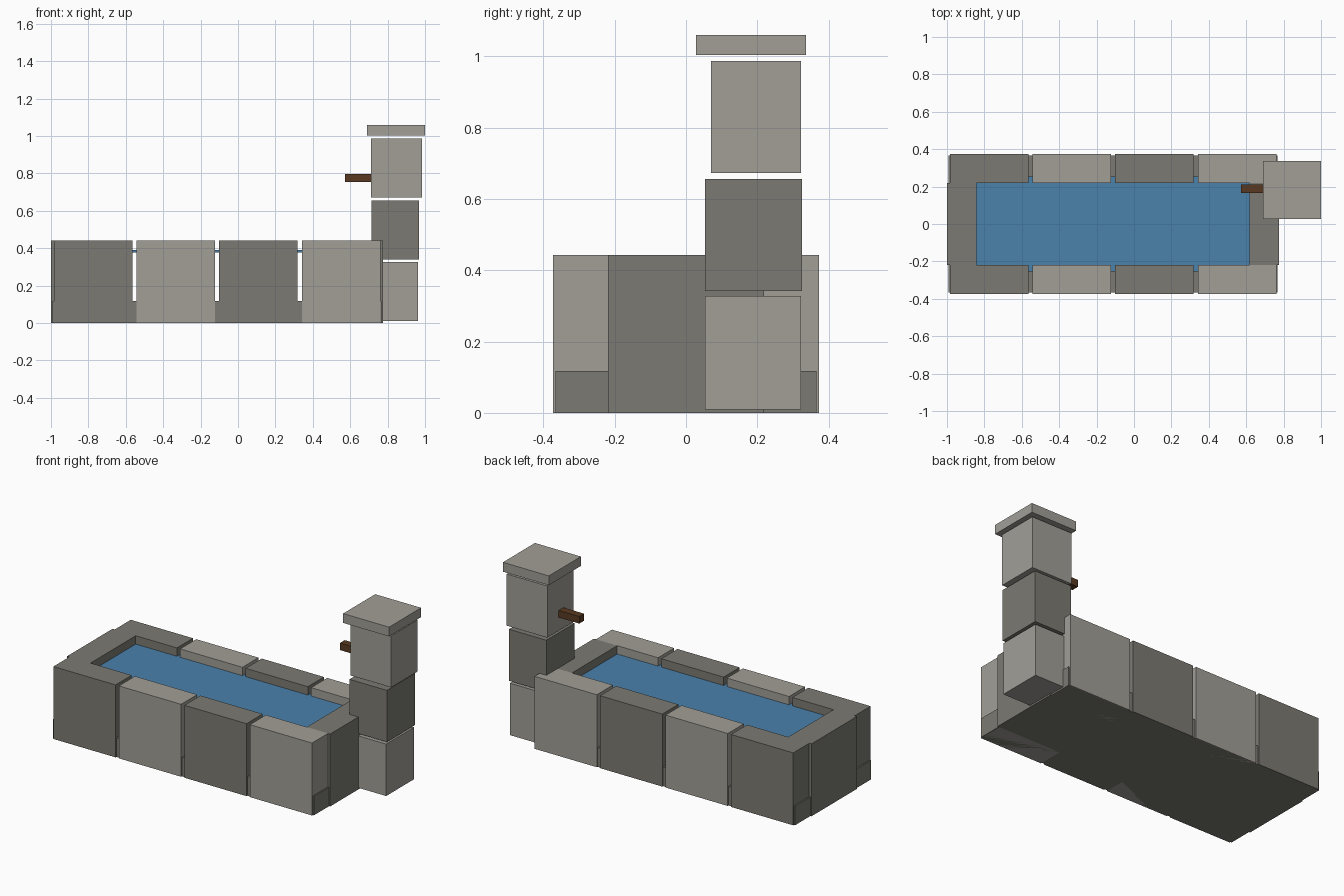
import bpy

if "Cube" in bpy.data.objects:
    bpy.data.objects.remove(bpy.data.objects["Cube"])


def material(name, rgb):
    m = bpy.data.materials.new(name)
    m.diffuse_color = (*rgb, 1)
    m.use_nodes = True
    m.node_tree.nodes["Principled BSDF"].inputs["Base Color"].default_value = m.diffuse_color
    return m


LIGHT = material("light_stone", (0.36, 0.345, 0.31))
DARK = material("dark_stone", (0.2, 0.195, 0.17))
WATER = material("water_blue", (0.07, 0.22, 0.41))
WOOD = material("dark_wood", (0.1, 0.042, 0.015))


def box(name, x, y, z, mat):
    """Axis-aligned block from (min, max) ranges."""
    bpy.ops.mesh.primitive_cube_add(size=1)
    ob = bpy.context.object
    ob.name = name
    for v in ob.data.vertices:
        v.co = [r[0] if c < 0 else r[1] for c, r in zip(v.co, (x, y, z))]
    ob.data.materials.append(mat)
    return ob


# trough floor slab
box("base", (-0.993, 0.768), (-0.366, 0.366), (0, 0.117), DARK)

# long walls: four alternating stones on each side
for side, (y0, y1) in {"front": (-0.373, -0.218), "back": (0.218, 0.373)}.items():
    for i in range(4):
        x0 = -0.985 + 0.442 * i
        box(f"{side}_stone_{i + 1}", (x0, x0 + 0.42), (y0, y1), (0, 0.442),
            LIGHT if i % 2 else DARK)

# end walls
for name, x in {"left": (-1.0, -0.843), "right": (0.617, 0.775)}.items():
    box(f"{name}_end_stone", x, (-0.219, 0.219), (0, 0.442), DARK)

# water surface
box("water", (-0.89, 0.665), (-0.255, 0.255), (0.378, 0.391), WATER)

# pillar of slightly shifted blocks with a cap
box("pillar_block_low", (0.69, 0.963), (0.053, 0.322), (0.01, 0.327), LIGHT)
box("pillar_block_middle", (0.715, 0.968), (0.053, 0.325), (0.341, 0.656), DARK)
box("pillar_block_top", (0.711, 0.985), (0.07, 0.322), (0.672, 0.987), LIGHT)
box("pillar_cap", (0.69, 1.0), (0.028, 0.337), (1.003, 1.06), LIGHT)

# wooden spout
box("spout", (0.572, 0.76), (0.166, 0.212), (0.753, 0.796), WOOD)
